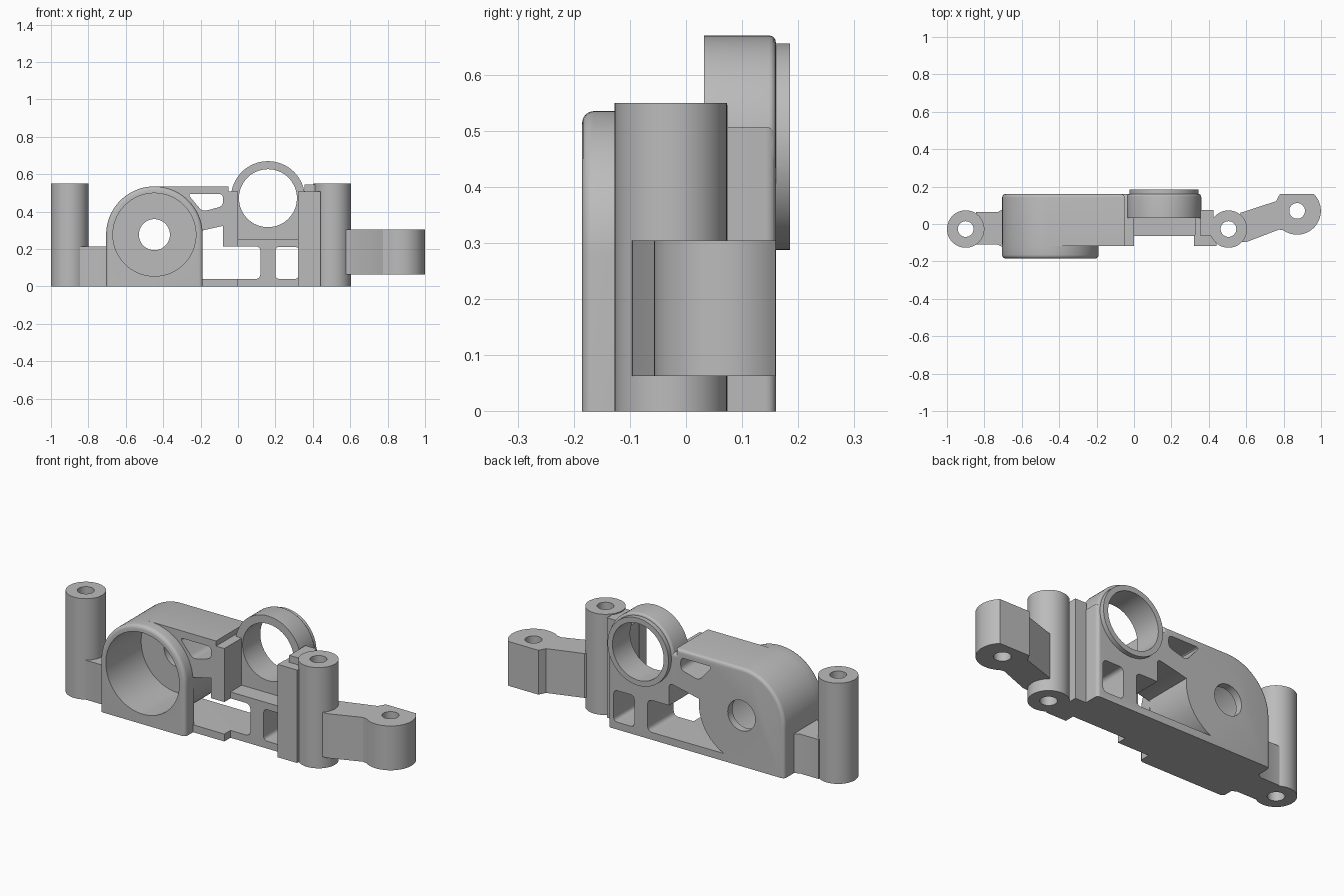
import bpy, bmesh, math
from mathutils import Vector

if "Cube" in bpy.data.objects:
    bpy.data.objects.remove(bpy.data.objects["Cube"])

grey = bpy.data.materials.new("plain grey")
grey.use_nodes = True
grey.diffuse_color = (0.5, 0.5, 0.5, 1)
grey.node_tree.nodes["Principled BSDF"].inputs["Base Color"].default_value = (0.5, 0.5, 0.5, 1)


def arc(cx, cy, r, a0, a1, n=32):
    angles = [math.radians(a0 + (a1 - a0) * i / n) for i in range(n + 1)]
    return [(cx + r * math.cos(a), cy + r * math.sin(a)) for a in angles]


def circle(cx, cy, r, n=64):
    return arc(cx, cy, r, 0, 360, n)[:-1]


def box_profile(x0, x1, z0, z1):
    return [(x0, z0), (x1, z0), (x1, z1), (x0, z1)]


def rounded(points, r, steps=6):
    """Replace each corner of a closed profile with a small curve."""
    out = []
    for i, p in enumerate(points):
        p = Vector(p)
        a, b = Vector(points[i - 1]), Vector(points[(i + 1) % len(points)])
        a = p + (a - p).normalized() * min(r, (a - p).length * 0.45)
        b = p + (b - p).normalized() * min(r, (b - p).length * 0.45)
        for k in range(steps + 1):
            t = k / steps
            out.append(tuple(a * (1 - t) ** 2 + p * 2 * t * (1 - t) + b * t * t))
    return out


def prism(name, profile, lo, hi, axis="y", bevel_end=None, bevel=0.018):
    """Extrude a profile along y (profile in x, z) or along z (profile in x, y)."""
    place = (lambda u, v, d: (u, d, v)) if axis == "y" else (lambda u, v, d: (u, v, d))
    bm = bmesh.new()
    rings = [[bm.verts.new(place(u, v, d)) for u, v in profile] for d in (lo, hi)]
    n = len(profile)
    for ring in rings:
        bm.faces.new(ring)
    for i in range(n):
        j = (i + 1) % n
        bm.faces.new((rings[0][i], rings[0][j], rings[1][j], rings[1][i]))
    bmesh.ops.recalc_face_normals(bm, faces=bm.faces[:])
    if bevel_end is not None:
        edges = [e for e in bm.edges
                 if all(abs(v.co.y - bevel_end) < 1e-5 for v in e.verts)
                 and any(v.co.z > 1e-4 for v in e.verts)]
        bmesh.ops.bevel(bm, geom=edges, offset=bevel, segments=4,
                        affect="EDGES", profile=0.5)
    mesh = bpy.data.meshes.new(name)
    bm.to_mesh(mesh)
    bm.free()
    obj = bpy.data.objects.new(name, mesh)
    mesh.materials.append(grey)
    bpy.context.scene.collection.objects.link(obj)
    return obj


def combine(target, other, operation="DIFFERENCE"):
    other.hide_render = True
    mod = target.modifiers.new("combine", "BOOLEAN")
    mod.operation, mod.solver, mod.object = operation, "EXACT", other
    bpy.context.view_layer.objects.active = target
    bpy.ops.object.modifier_apply(modifier=mod.name)
    bpy.data.objects.remove(other)


def cut(target, profile, lo, hi, axis="y"):
    combine(target, prism("cutter", profile, lo, hi, axis))


BX, BZ = -0.447, 0.277      # large bore centre
RX, RZ = 0.16, 0.472        # ring centre
R = 0.258                   # housing radius

# Main frame: arched end, flat deck, straight right end
frame_profile = ([(BX - R, 0)] + arc(BX, BZ, R, 180, 90)
                 + [(-0.05, 0.535), (-0.05, 0.507), (0.36, 0.507), (0.36, 0)])
frame = prism("main_frame", frame_profile, -0.118, 0.16, bevel_end=0.16)

# Windows in the frame
pocket = (arc(BX, BZ, R, -66, 5, 24)
          + rounded([(-0.1, 0.335), (-0.01, 0.335), (-0.01, 0.215)], 0.02)[7:14]
          + [(-0.01, 0.215)]
          + rounded([(0, 0.215), (0.12, 0.215), (0.12, 0.04), (0, 0.04)], 0.03)[7:21])
cut(frame, pocket, -0.14, 0.3)
cut(frame, rounded(box_profile(0.2, 0.325, 0.04, 0.212), 0.025), -0.2, 0.3)
cut(frame, rounded([(-0.27, 0.495), (-0.19, 0.4), (-0.08, 0.43), (-0.08, 0.495)], 0.025), -0.2, 0.3)

# Recessed front to the right of the bracket, and the ring seat
cut(frame, box_profile(0, 0.5, -0.1, 0.7), -0.3, -0.065)
cut(frame, box_profile(0, 0.325, 0.25, 0.7), -0.3, 0.032)

# Round front housing with the large bore and shaft hole
front = prism("front_housing",
              [(BX - R, 0)] + arc(BX, BZ, R, 180, 0, 48) + [(BX + R, 0)],
              -0.185, -0.11, bevel_end=-0.185, bevel=0.02)
combine(frame, front, "UNION")
cut(frame, circle(BX, BZ, 0.222), -0.3, 0.12)
cut(frame, circle(BX, BZ, 0.083, 48), 0.05, 0.3)

# Ring and its raised back lip
combine(frame, prism("ring", circle(RX, RZ, 0.198), 0.032, 0.16, bevel_end=0.16, bevel=0.012), "UNION")
combine(frame, prism("lip", circle(RX, RZ, 0.184), 0.1, 0.185), "UNION")
cut(frame, circle(RX, RZ, 0.155), 0, 0.3)

# Brackets flanking the ring seat
prism("left_bracket", box_profile(-0.08, 0, 0.215, 0.507), -0.118, -0.065)
prism("right_bracket", box_profile(0.322, 0.44, 0, 0.507), -0.118, -0.06)
prism("right_rib", box_profile(0.355, 0.425, 0, 0.545), -0.065, 0.075)

# Bolt posts
for name, x in (("left_post", -0.9), ("right_post", 0.505)):
    post = prism(name, circle(x, -0.027, 0.1, 48), 0, 0.55, "z")
    cut(post, circle(x, -0.027, 0.042, 32), -0.1, 0.7, "z")

# Link between the left post and the housing
prism("left_link", [(-0.845, -0.11), (-0.73, -0.11), (-0.69, -0.13), (-0.69, 0.085),
                    (-0.73, 0.063), (-0.845, 0.063)], 0, 0.215, "z")

# Side arm with a flat-backed boss
arm_profile = ([(0.56, 0.045), (0.56, -0.097), (0.605, -0.095), (0.775, -0.03)]
               + arc(0.872, 0.07, 0.127, -125, 45, 32)
               + [(0.78, 0.16), (0.76, 0.122), (0.57, 0.06)])
arm = prism("side_arm", arm_profile, 0.063, 0.305, "z")
cut(arm, circle(0.872, 0.07, 0.042, 32), 0, 0.5, "z")

# Smooth round walls, keep hard edges
bpy.ops.object.select_all(action="DESELECT")
for obj in bpy.context.scene.objects:
    if obj.type == "MESH":
        obj.select_set(True)
bpy.context.view_layer.objects.active = frame
bpy.ops.object.shade_smooth_by_angle(angle=math.radians(30))
